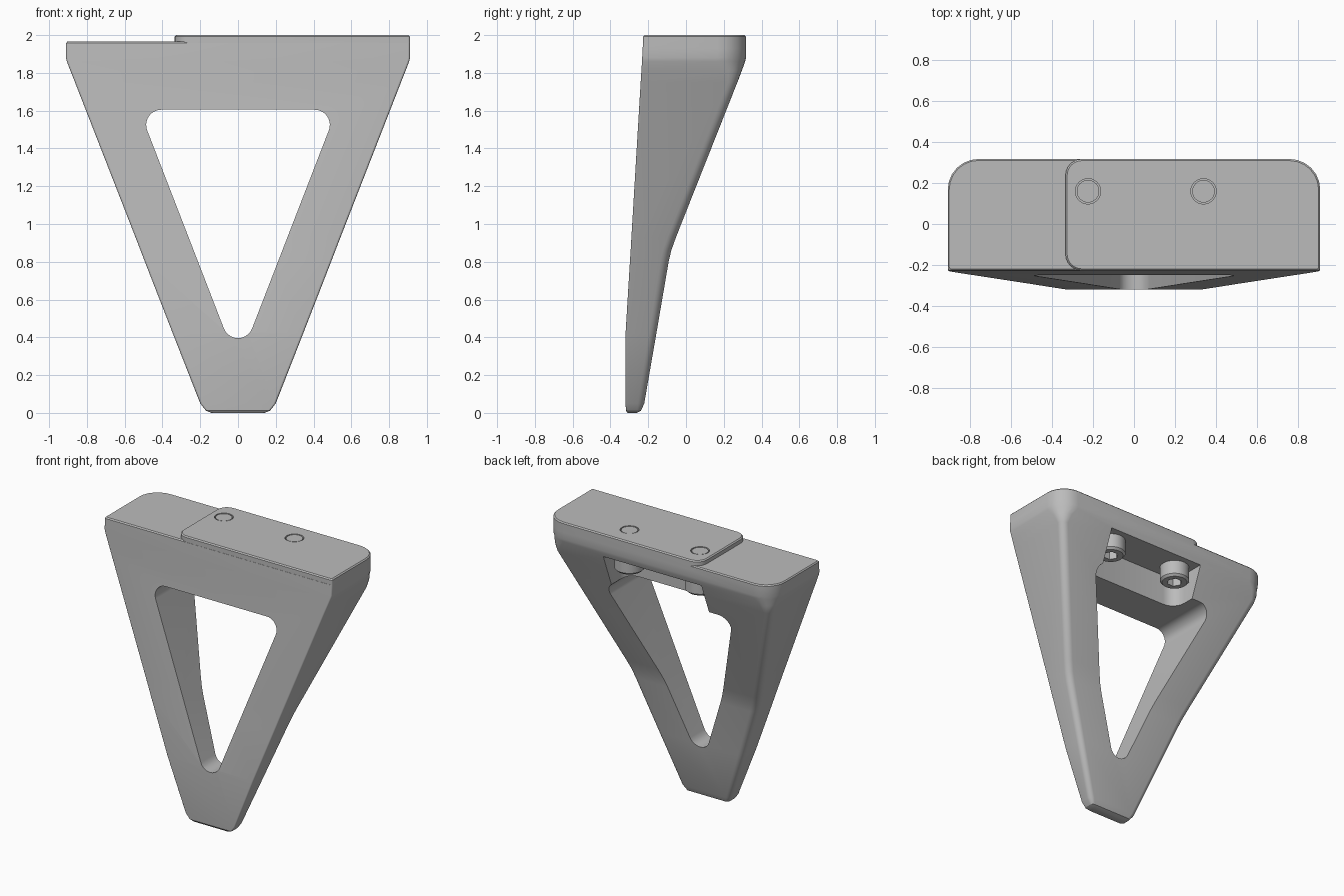
import bpy, bmesh, math
from mathutils import Vector

if "Cube" in bpy.data.objects:
    bpy.data.objects.remove(bpy.data.objects["Cube"])

grey = bpy.data.materials.new("matte grey")
grey.diffuse_color = (0.5, 0.5, 0.5, 1)
grey.use_nodes = True
grey.node_tree.nodes["Principled BSDF"].inputs["Base Color"].default_value = grey.diffuse_color


def rounded(points, radii, n=6):
    """Counter-clockwise outline with an arc at every corner."""
    out = []
    for i, (p, r) in enumerate(zip(points, radii)):
        p = Vector(p)
        a = (Vector(points[i - 1]) - p).normalized()
        b = (Vector(points[(i + 1) % len(points)]) - p).normalized()
        half = a.angle(b) / 2
        c = p + (a + b).normalized() * (r / math.sin(half))
        s = p + a * (r / math.tan(half)) - c
        e = p + b * (r / math.tan(half)) - c
        turn = math.pi - 2 * half
        for k in range(n + 1):
            t = k / n
            v = (s * math.sin((1 - t) * turn) + e * math.sin(t * turn)) / math.sin(turn)
            out.append(c + v)
    return out


def loft(name, rings):
    """Skin closed rings of equal point count and cap both ends."""
    bm = bmesh.new()
    rows = [[bm.verts.new(p) for p in ring] for ring in rings]
    for lo, hi in zip(rows, rows[1:]):
        for i in range(len(lo)):
            j = (i + 1) % len(lo)
            bm.faces.new((lo[i], lo[j], hi[j], hi[i]))
    bm.faces.new(rows[0][::-1])
    bm.faces.new(rows[-1])
    bmesh.ops.recalc_face_normals(bm, faces=bm.faces)
    me = bpy.data.meshes.new(name)
    bm.to_mesh(me)
    bm.free()
    ob = bpy.data.objects.new(name, me)
    bpy.context.collection.objects.link(ob)
    me.materials.append(grey)
    return ob


def slab(x0, x1, y0, y1, z, radii):
    pts = rounded([(x0, y0), (x1, y0), (x1, y1), (x0, y1)], radii)
    return [(p.x, p.y, z) for p in pts]


def circle(x, y, z, r, n=32):
    return [(x + r * math.cos(2 * math.pi * i / n),
             y + r * math.sin(2 * math.pi * i / n), z) for i in range(n)]


def boolean(ob, tool, op):
    m = ob.modifiers.new(op, 'BOOLEAN')
    m.operation, m.object, m.solver = op, tool, 'EXACT'
    bpy.context.view_layer.objects.active = ob
    bpy.ops.object.modifier_apply(modifier=m.name)
    bpy.data.objects.remove(tool, do_unlink=True)


def smooth(ob):
    bpy.ops.object.select_all(action='DESELECT')
    ob.select_set(True)
    bpy.context.view_layer.objects.active = ob
    bpy.ops.object.shade_smooth_by_angle(angle=math.radians(28))


# Tapered body: height, half width, front, back, back corner radius
sections = [
    (0.000, 0.140, -0.310, -0.262, 0.015),
    (0.012, 0.170, -0.318, -0.238, 0.022),
    (0.050, 0.200, -0.320, -0.221, 0.035),
    (0.420, 0.345, -0.320, -0.157, 0.040),
    (0.800, 0.493, -0.297, -0.092, 0.045),
    (0.860, 0.516, -0.293, -0.078, 0.045),
    (0.930, 0.543, -0.289, -0.053, 0.045),
    (1.750, 0.863, -0.240, 0.272, 0.050),
    (1.810, 0.887, -0.236, 0.295, 0.090),
    (1.860, 0.906, -0.233, 0.313, 0.145),
    (1.880, 0.911, -0.232, 0.318, 0.150),
    (1.957, 0.911, -0.228, 0.318, 0.150),
    (1.965, 0.904, -0.220, 0.311, 0.143),
]
body = loft("bracket_body", [slab(-w, w, f, b, z, (0.012, 0.012, r, r))
                             for z, w, f, b, r in sections])

# Raised mounting plate on the top
plate_rings = []
for z, d in ((1.93, 0), (1.992, 0), (2.0, 0.008)):
    plate_rings.append(slab(-0.335 + d, 0.911 - d, -0.2275 + d, 0.318 - d, z,
                            (0.08 - d, 0.012 - d / 2, 0.15 - d, 0.08 - d)))
boolean(body, loft("plate", plate_rings), 'UNION')

# Triangular window through the body
tri = rounded([(0, 0.254), (0.523, 1.605), (-0.523, 1.605)], (0.08, 0.08, 0.08), 10)
boolean(body, loft("window", [[(p.x, y, p.y) for p in tri] for y in (-0.6, 0.6)]), 'DIFFERENCE')

# Bolt pocket open to the back and to the window
boolean(body, loft("pocket", [slab(-0.335, 0.45, 0.03, 0.6, z, (0.1, 0.1, 0.01, 0.01))
                              for z in (1.5, 1.83)]), 'DIFFERENCE')

# Bolts in clearance holes, with hexagonal sockets in the heads
for i, x in enumerate((-0.225, 0.34)):
    y = 0.16
    boolean(body, loft("clearance", [circle(x, y, z, 0.062) for z in (1.8, 2.1)]), 'DIFFERENCE')
    bolt = loft(f"bolt_{i + 1}", [circle(x, y, z, r) for z, r in (
        (1.715, 0.085), (1.73, 0.1), (1.832, 0.1), (1.832, 0.055), (1.998, 0.055))])
    boolean(bolt, loft("socket", [circle(x, y, z, 0.052, 6) for z in (1.6, 1.78)]), 'DIFFERENCE')
    smooth(bolt)

smooth(body)
